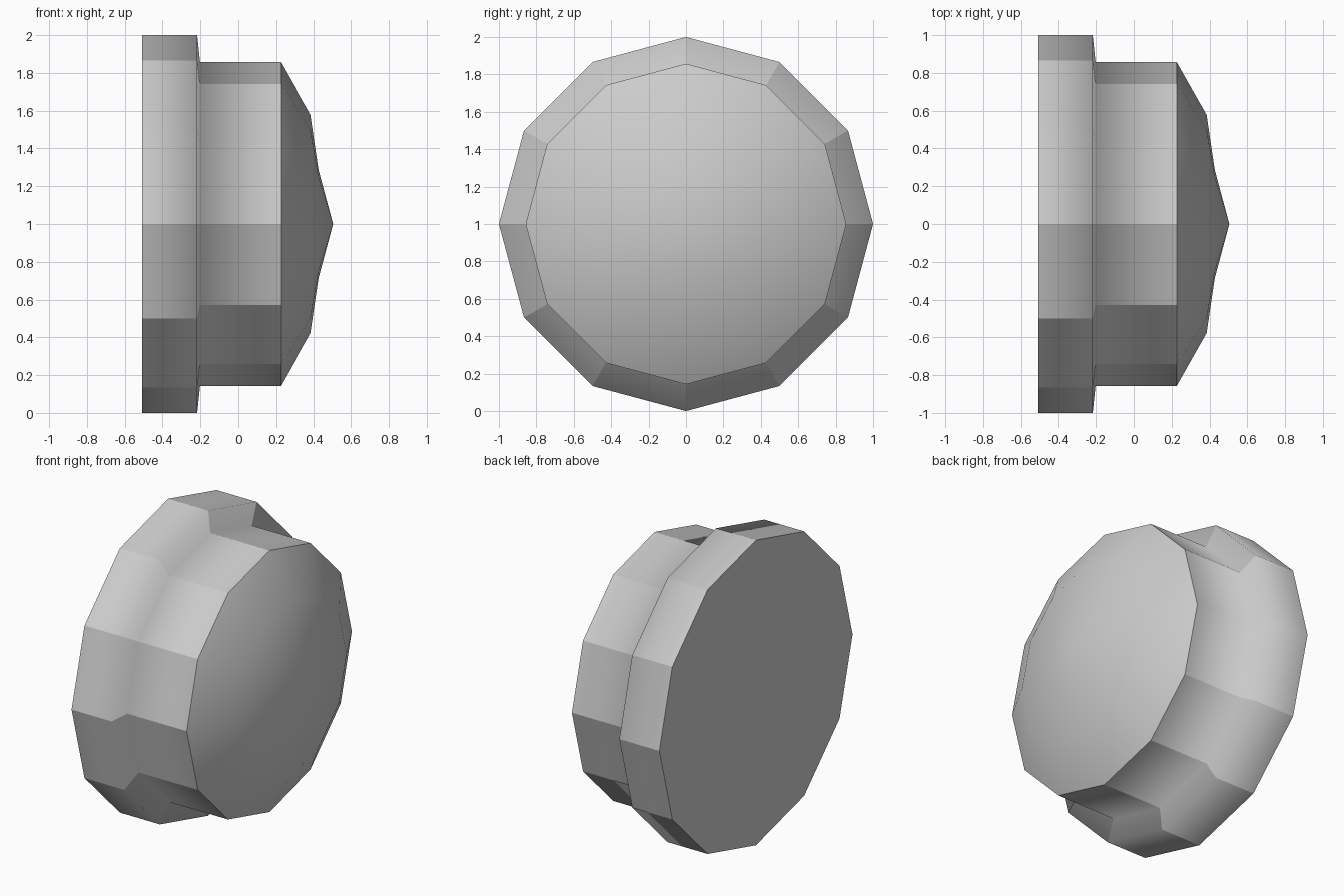
import bpy, bmesh
from math import sin, cos, tau

if "Cube" in bpy.data.objects:
    bpy.data.objects.remove(bpy.data.objects["Cube"])

SIDES = 12
# Profile along x: (x, radius) from flange back to dome
PROFILE = [(-0.507, 1.0), (-0.217, 1.0), (-0.202, 0.857), (0.227, 0.857),
           (0.385, 0.577), (0.428, 0.287)]
TIP_X = 0.505

bm = bmesh.new()
rings = [[bm.verts.new((x, r * sin(tau * i / SIDES), 1 + r * cos(tau * i / SIDES)))
          for i in range(SIDES)] for x, r in PROFILE]

# Flange, barrel and dome walls
for a, b in zip(rings, rings[1:]):
    for i in range(SIDES):
        j = (i + 1) % SIDES
        bm.faces.new((a[i], a[j], b[j], b[i]))

# Dome tip and flat back
tip = bm.verts.new((TIP_X, 0, 1))
for i in range(SIDES):
    bm.faces.new((rings[-1][i], rings[-1][(i + 1) % SIDES], tip))
bm.faces.new(rings[0])
bmesh.ops.recalc_face_normals(bm, faces=bm.faces)

# Soft shading along the profile and on the dome, crisp barrel facets and rims
for f in bm.faces:
    f.smooth = True
for k in (0, 3):
    for i in range(SIDES):
        bm.edges.get((rings[k][i], rings[k][(i + 1) % SIDES])).smooth = False
for a, b in zip(rings[:3], rings[1:4]):
    for i in range(SIDES):
        bm.edges.get((a[i], b[i])).smooth = False

mesh = bpy.data.meshes.new("flanged_button")
bm.to_mesh(mesh)
bm.free()
bpy.context.collection.objects.link(bpy.data.objects.new("flanged_button", mesh))
